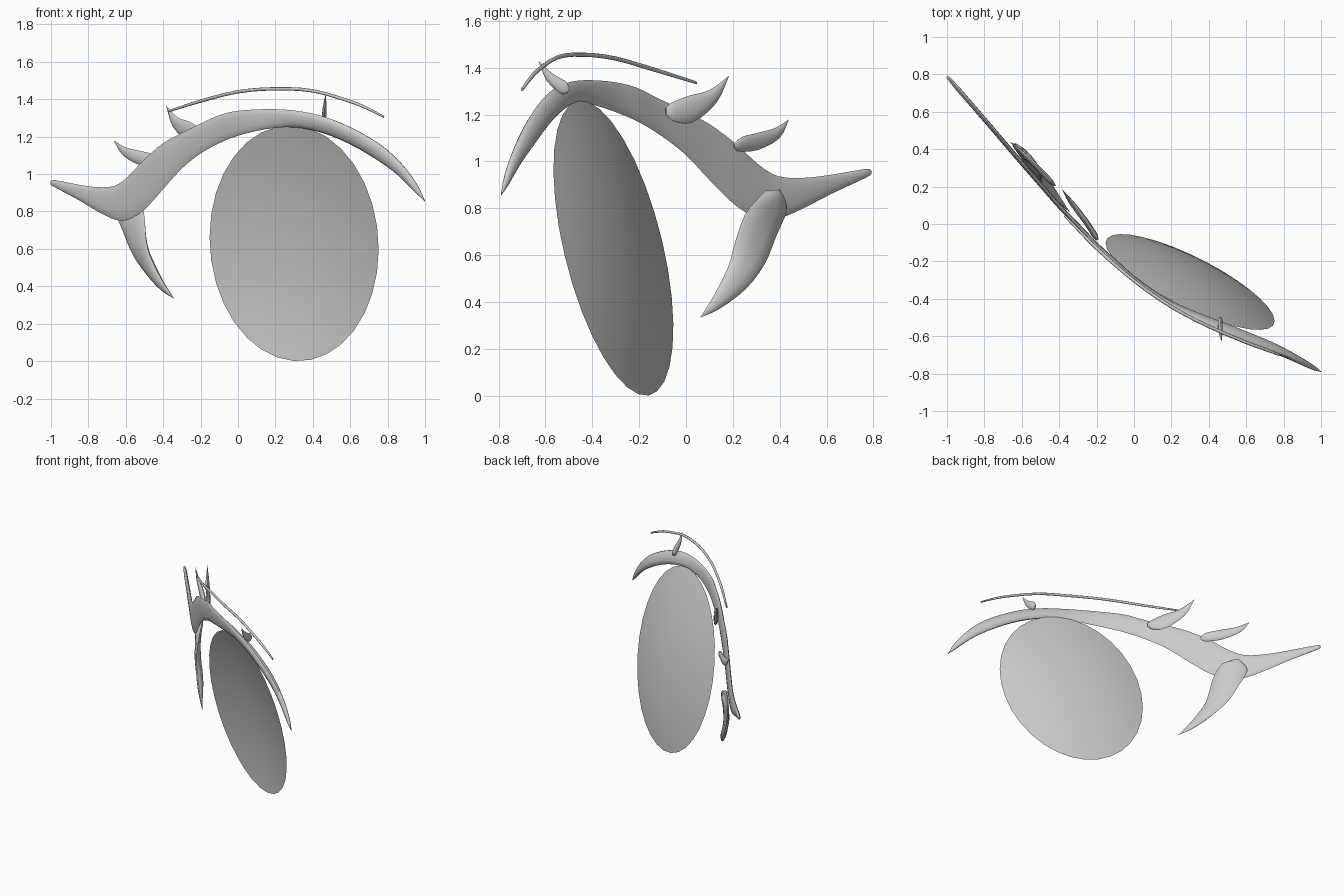
import bpy, bmesh, math
from mathutils import Vector

if "Cube" in bpy.data.objects:
    bpy.data.objects.remove(bpy.data.objects["Cube"])

grey = bpy.data.materials.new("soft_grey")
grey.diffuse_color = (0.6, 0.6, 0.6, 1)
grey.use_nodes = True
grey.node_tree.nodes["Principled BSDF"].inputs["Base Color"].default_value = grey.diffuse_color


def finish(bm, name, angle=50):
    bmesh.ops.remove_doubles(bm, verts=bm.verts, dist=0.0004)
    bmesh.ops.recalc_face_normals(bm, faces=bm.faces)
    mesh = bpy.data.meshes.new(name)
    bm.to_mesh(mesh)
    bm.free()
    mesh.materials.append(grey)
    ob = bpy.data.objects.new(name, mesh)
    bpy.context.collection.objects.link(ob)
    bpy.ops.object.select_all(action='DESELECT')
    ob.select_set(True)
    bpy.context.view_layer.objects.active = ob
    bpy.ops.object.shade_smooth_by_angle(angle=math.radians(angle))
    return ob


def smooth_path(points, steps=3):
    """Catmull-Rom curve through the points."""
    p = [Vector(q) for q in points]
    p = [2 * p[0] - p[1]] + p + [2 * p[-1] - p[-2]]
    out = []
    for i in range(1, len(p) - 2):
        a, b, c, d = p[i - 1:i + 3]
        for s in range(steps):
            t = s / steps
            out.append(0.5 * (2 * b + (c - a) * t + (2 * a - 5 * b + 4 * c - d) * t * t
                              + (3 * b - a - 3 * c + d) * t ** 3))
    return out + [p[-2]]


def blade(name, upper, lower, thick, sides=10, slim=0.4):
    """Lens-shaped solid lofted between two edge lines; thick is a function of x."""
    up, lo = smooth_path(upper), smooth_path(lower)
    mid = [(a + b) / 2 for a, b in zip(up, lo)]
    bm = bmesh.new()
    rings = []
    for i, (a, b) in enumerate(zip(up, lo)):
        tangent = mid[min(i + 1, len(mid) - 1)] - mid[max(i - 1, 0)]
        half = (a - b) / 2
        n = half.cross(tangent)
        n = n.normalized() if n.length > 1e-9 else Vector((0, 0, 0))
        n *= min(thick(mid[i].x), half.length * slim)
        rings.append([bm.verts.new(mid[i] + half * math.cos(t) + n * math.sin(t))
                      for t in (2 * math.pi * k / sides for k in range(sides))])
    for r, s in zip(rings, rings[1:]):
        for k in range(sides):
            j = (k + 1) % sides
            bm.faces.new((r[k], r[j], s[j], s[k]))
    bm.faces.new(rings[0])
    bm.faces.new(rings[-1])
    return finish(bm, name)


# Plan curve shared by lid and crease, spaced 0.2 along x
PLAN = [.79, .56, .325, .095, -.115, -.295, -.435, -.54, -.625, -.70, -.79]


def plan_y(x):
    f = min(max((x + 1) / 0.2, 0), 9.9999)
    i = int(f)
    return PLAN[i] + (PLAN[i + 1] - PLAN[i]) * (f - i)


# Eye disc: shallow tilted oval dish bulging backwards
bm = bmesh.new()
SEG, RINGS = 32, 10
rows = []
for r in range(RINGS + 1):
    q = r / RINGS
    row = []
    for k in range(SEG):
        t = 2 * math.pi * k / SEG
        dx = 0.452 * q * math.cos(t)
        dz = 0.63 * q * math.sin(t - 0.05)
        d = 0.07 * (1 - q * q)
        row.append(bm.verts.new((0.30 + dx + 0.43 * d,
                                 -0.31 - 0.477 * dx - 0.237 * dz + 0.87 * d,
                                 0.63 + dz + 0.22 * d)))
    rows.append(row)
for a, b in zip(rows, rows[1:]):
    for k in range(SEG):
        j = (k + 1) % SEG
        bm.faces.new((a[k], a[j], b[j], b[k]))
bmesh.ops.remove_doubles(bm, verts=rows[0], dist=0.001)
finish(bm, "eye_disc")

# Upper lid band: x, top z, bottom z
LID = [(-1, .963, .945), (-.98, .968, .93), (-.85, .943, .86), (-.75, .93, .80),
       (-.66, .937, .757), (-.59, .985, .755), (-.5, 1.08, .81), (-.4, 1.165, .92),
       (-.3, 1.22, 1.03), (-.2, 1.27, 1.11), (-.1, 1.315, 1.165), (0, 1.338, 1.205),
       (.15, 1.347, 1.24), (.3, 1.34, 1.25), (.45, 1.31, 1.22), (.6, 1.25, 1.16),
       (.75, 1.165, 1.072), (.86, 1.07, .99), (.95, .955, .90), (1, .857, .853)]


def inner_bulge(x):
    return math.sin(math.pi * min(max((x - .2) / .8, 0), 1))


def lean(x):
    """Forward tilt of the band: slight in the middle, stronger at the inner end."""
    mild = 0.2 * math.sin(math.pi * min(max((x + .75) / 1.75, 0), 1))
    return mild + 0.4 * inner_bulge(x)


blade("upper_lid_band",
      [(x, plan_y(x) + .015 * inner_bulge(x) - .03 * lean(x), u) for x, u, l in LID],
      [(x, plan_y(x) + .015 * inner_bulge(x) + .05 * lean(x), l) for x, u, l in LID],
      lambda x: .012 + .012 * inner_bulge(x), 12, .5)

# Thin crease line above the lid, rounded at both ends
CREASE = [(-.37, 1.336, .006), (-.2, 1.39, .009), (0, 1.440, .009), (.2, 1.456, .009),
          (.4, 1.445, .009), (.6, 1.388, .009), (.7, 1.347, .008), (.78, 1.306, .006)]


def crease_y(x):
    return plan_y(x) - .008 - .012 * max(-x, 0) / .37


blade("lid_crease",
      [(x, crease_y(x), z + w) for x, z, w in CREASE],
      [(x, crease_y(x), z - w) for x, z, w in CREASE], lambda x: .009, 8, 1)

# Lower lash curving down from the outer corner
tip = (-.34, .06, .333)
blade("lower_lash",
      [(-.57, .34, .875), (-.52, .315, .85), (-.50, .25, .77), (-.49, .205, .64),
       (-.465, .18, .55), (-.405, .12, .43), tip],
      [(-.60, .40, .88), (-.65, .432, .80), (-.61, .385, .68), (-.558, .335, .56),
       (-.48, .255, .455), (-.402, .145, .372), tip], lambda x: .02)

# Three small lashes along the top of the lid
tip = (-.665, .44, 1.18)
blade("outer_lash",
      [(-.42, .205, 1.075), (-.45, .24, 1.105), (-.52, .31, 1.123), (-.6, .38, 1.143), tip],
      [(-.42, .205, 1.06), (-.45, .225, 1.042), (-.53, .31, 1.05), (-.615, .40, 1.10), tip],
      lambda x: .013)
tip = (-.385, .185, 1.367)
blade("middle_lash",
      [(-.195, -.085, 1.23), (-.215, -.06, 1.252), (-.26, .01, 1.28),
       (-.325, .10, 1.305), tip],
      [(-.195, -.085, 1.20), (-.21, -.05, 1.17), (-.265, .03, 1.167),
       (-.345, .13, 1.25), tip], lambda x: .015)
tip = (.468, -.63, 1.43)
blade("inner_lash",
      [(.46, -.497, 1.315), (.462, -.515, 1.343), (.465, -.57, 1.375), tip],
      [(.46, -.505, 1.292), (.46, -.535, 1.29), (.463, -.595, 1.345), tip],
      lambda x: .012, slim=.5)
